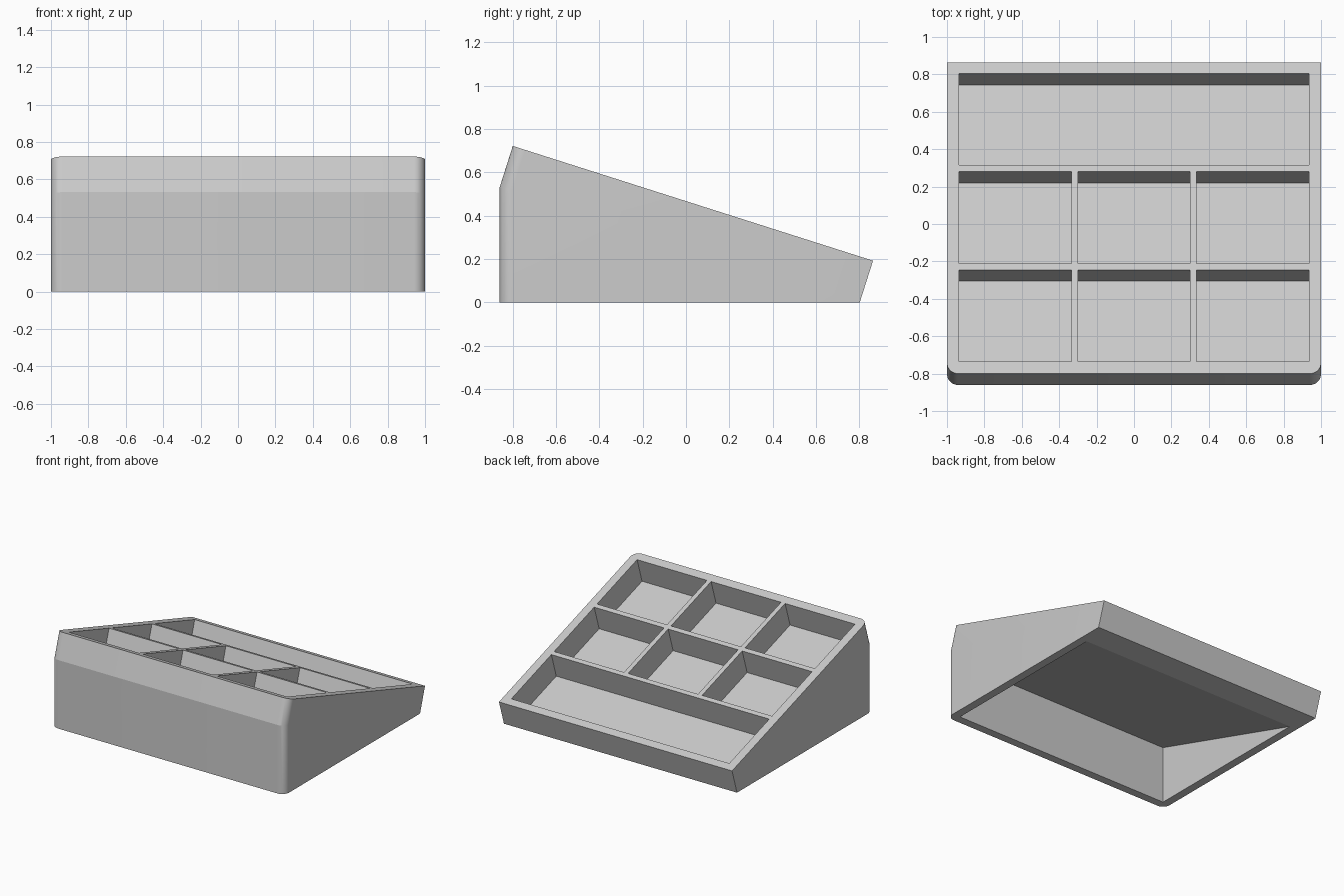
import bpy, bmesh, math
from mathutils import Matrix, Vector

cube = bpy.data.objects.get("Cube")
if cube:
    bpy.data.objects.remove(cube)

WALL, DEPTH = 0.064, 0.2
FRONT_TOP, BACK_TOP = Vector((0, -0.8, 0.722)), Vector((0, 0.864, 0.192))
slope = (BACK_TOP - FRONT_TOP).normalized()
up = Vector((1, 0, 0)).cross(slope)          # normal of the tilted top
tilt = math.atan2(slope.z, slope.y)

grey = bpy.data.materials.new("plain grey")
grey.use_nodes = True
grey.diffuse_color = (0.6, 0.6, 0.6, 1)
grey.node_tree.nodes["Principled BSDF"].inputs["Base Color"].default_value = grey.diffuse_color


def make_object(name, bm):
    bmesh.ops.recalc_face_normals(bm, faces=bm.faces)
    mesh = bpy.data.meshes.new(name)
    bm.to_mesh(mesh)
    bm.free()
    mesh.materials.append(grey)
    obj = bpy.data.objects.new(name, mesh)
    bpy.context.collection.objects.link(obj)
    return obj


def prism(profile, half_width):
    """Side profile of (y, z) points drawn out along x."""
    bm = bmesh.new()
    face = bm.faces.new([bm.verts.new((-half_width, y, z)) for y, z in profile])
    out = bmesh.ops.extrude_face_region(bm, geom=[face])["geom"]
    moved = [v for v in out if isinstance(v, bmesh.types.BMVert)]
    bmesh.ops.translate(bm, verts=moved, vec=(2 * half_width, 0, 0))
    return bm


# Wedge body with a tilted top and rounded front corners
front_low = FRONT_TOP - up * DEPTH
back_low = BACK_TOP - up * (BACK_TOP.z / up.z)
body_bm = prism([(front_low.y, 0), (back_low.y, 0), BACK_TOP.yz, FRONT_TOP.yz, front_low.yz], 1)
corners = [e for e in body_bm.edges
           if e.verts[0].co.x * e.verts[1].co.x > 0
           and all(v.co.y < FRONT_TOP.y + 0.01 for v in e.verts)]
bmesh.ops.bevel(body_bm, geom=corners, offset=0.06, segments=8, profile=0.5, affect='EDGES')
body = make_object("tray_body", body_bm)

# Pocket cutters: one wide tray at the back, two rows of three in front
cutters = []


def pocket(x0, x1, y0, y1):
    along0, along1 = [(y - FRONT_TOP.y) / slope.y for y in (y0, y1)]
    bm = bmesh.new()
    bmesh.ops.create_cube(bm, size=1)
    size = Vector((x1 - x0, along1 - along0, 2 * DEPTH))
    centre = FRONT_TOP + slope * (along0 + along1) / 2 + Vector(((x0 + x1) / 2, 0, 0))
    bm.transform(Matrix.LocRotScale(centre, Matrix.Rotation(tilt, 3, 'X'), size))
    cutters.append(make_object("pocket_cutter", bm))


for y0 in (-0.736, -0.21):
    for x in (-0.635, 0, 0.635):
        pocket(x - 0.3, x + 0.3, y0, y0 + 0.491)
pocket(-0.935, 0.935, 0.315, 0.805)

# Hollow underside, parallel to the tilted top
ceiling = FRONT_TOP - up * (DEPTH + WALL)
rise = slope.z / slope.y
y_in, z_low = front_low.y + WALL, -0.1
z_in = ceiling.z + (y_in - ceiling.y) * rise
y_end = ceiling.y + (z_low - ceiling.z) / rise
cutters.append(make_object("underside_cutter",
                           prism([(y_in, z_low), (y_end, z_low), (y_in, z_in)], 1 - WALL)))

# Cut the body, then drop the cutters
for cutter in cutters:
    mod = body.modifiers.new("cut", 'BOOLEAN')
    mod.operation, mod.solver, mod.object = 'DIFFERENCE', 'EXACT', cutter
    cutter.hide_render = True
bpy.ops.object.select_all(action='DESELECT')
bpy.context.view_layer.objects.active = body
body.select_set(True)
for mod in list(body.modifiers):
    bpy.ops.object.modifier_apply(modifier=mod.name)
for cutter in cutters:
    bpy.data.objects.remove(cutter)
bpy.ops.object.shade_smooth_by_angle(angle=math.radians(15))
